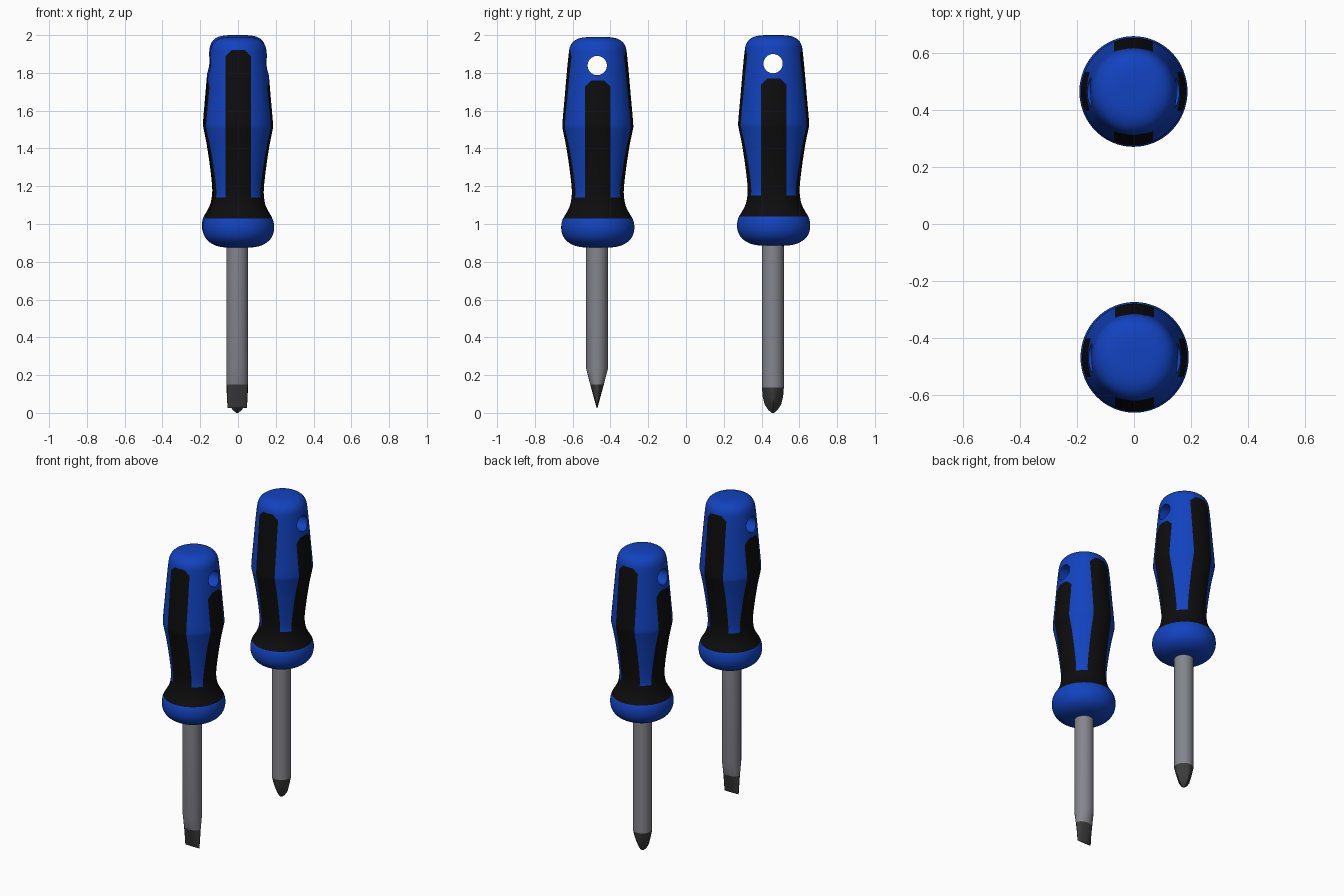
import bpy, bmesh, math
from mathutils import Vector

if "Cube" in bpy.data.objects:
    bpy.data.objects.remove(bpy.data.objects["Cube"])


def material(name, rgb):
    m = bpy.data.materials.new(name)
    m.diffuse_color = (*rgb, 1)
    m.use_nodes = True
    m.node_tree.nodes["Principled BSDF"].inputs["Base Color"].default_value = m.diffuse_color
    return m


BLUE = material("blue plastic", (0.006, 0.055, 0.52))
BLACK = material("black rubber", (0.004, 0.004, 0.004))
STEEL = material("grey steel", (0.235, 0.235, 0.27))
DARK = material("dark tip steel", (0.045, 0.045, 0.045))


def loft(name, rings, seg, mats):
    """Skin closed rings, each ring being a function angle -> (x, y) plus a height."""
    bm = bmesh.new()
    loops = []
    for shape, z in rings:
        loops.append([bm.verts.new((*shape(2 * math.pi * i / seg), z)) for i in range(seg)])
    for a, b in zip(loops, loops[1:]):
        for i in range(seg):
            j = (i + 1) % seg
            bm.faces.new((a[i], a[j], b[j], b[i]))
    bm.faces.new(loops[0][::-1])
    bm.faces.new(loops[-1])
    bmesh.ops.recalc_face_normals(bm, faces=bm.faces)
    me = bpy.data.meshes.new(name)
    bm.to_mesh(me)
    bm.free()
    for m in mats:
        me.materials.append(m)
    ob = bpy.data.objects.new(name, me)
    bpy.context.collection.objects.link(ob)
    return ob


def ellipse(rx, ry):
    return lambda a: (rx * math.cos(a), ry * math.sin(a))


def fluted(r, depth):
    return lambda a: (r * (1 - depth * abs(math.sin(2 * a))) * math.cos(a),
                      r * (1 - depth * abs(math.sin(2 * a))) * math.sin(a))


def smooth_curve(pts, steps=3):
    """Catmull-Rom through the profile points."""
    p = [Vector(q) for q in pts]
    p = [2 * p[0] - p[1]] + p + [2 * p[-1] - p[-2]]
    out = []
    for i in range(1, len(p) - 2):
        a, b, c, d = p[i - 1:i + 3]
        for k in range(steps):
            t = k / steps
            out.append(0.5 * (2 * b + (c - a) * t + (2 * a - 5 * b + 4 * c - d) * t * t
                              + (3 * b - a - 3 * c + d) * t ** 3))
    return out + [p[-2]]


def select_only(ob):
    bpy.ops.object.select_all(action='DESELECT')
    ob.select_set(True)
    bpy.context.view_layer.objects.active = ob


def finish(ob, loc, angle=35):
    ob.location = loc
    select_only(ob)
    bpy.ops.object.shade_smooth_by_angle(angle=math.radians(angle))


# handle outline (radius, height), collar at the bottom, rounded butt on top
PROFILE = [(0.04, 0.884), (0.09, 0.888), (0.13, 0.899), (0.165, 0.922), (0.185, 0.952),
           (0.192, 0.985), (0.19, 1.015), (0.182, 1.04), (0.165, 1.068), (0.147, 1.105),
           (0.138, 1.15), (0.137, 1.2), (0.148, 1.3), (0.166, 1.42), (0.183, 1.505),
           (0.186, 1.54), (0.174, 1.68), (0.162, 1.82), (0.154, 1.9), (0.147, 1.945),
           (0.13, 1.974), (0.10, 1.992), (0.06, 1.999), (0.012, 2.0)]
W = 0.068            # half width of grip strips
FRONT, SIDE = 1.93, 1.77   # top of front/back and of side strips
BAND_LO, BAND_HI = 1.04, 1.15


def handle(name, loc):
    rings = [(ellipse(r * 0.985, r * 1.008), z) for r, z in smooth_curve(PROFILE)]
    ob = loft(name, rings, 64, [BLUE, BLACK])
    # hanging hole through the sides
    bpy.ops.mesh.primitive_cylinder_add(vertices=40, radius=0.051, depth=0.8,
                                        location=(0, -0.003, 1.849), rotation=(0, math.pi / 2, 0))
    cutter = bpy.context.object
    cutter.hide_render = True
    mod = ob.modifiers.new("hole", 'BOOLEAN')
    mod.operation, mod.object, mod.solver = 'DIFFERENCE', cutter, 'EXACT'
    select_only(ob)
    bpy.ops.object.modifier_apply(modifier=mod.name)
    bpy.data.objects.remove(cutter)
    # cut the outlines of the rubber grip
    bm = bmesh.new()
    bm.from_mesh(ob.data)
    cuts = [((0, 0, h), (0, 0, 1)) for h in (BAND_LO, BAND_HI, FRONT, SIDE)]
    for s in (-1, 1):
        cuts += [((s * W, 0, 0), (1, 0, 0)), ((0, s * W, 0), (0, 1, 0)),
                 ((s * 0.035, 0, FRONT), (s, 0, 1)), ((0, s * 0.035, SIDE), (0, s, 1))]
    for co, no in cuts:
        bmesh.ops.bisect_plane(bm, geom=bm.verts[:] + bm.edges[:] + bm.faces[:],
                               plane_co=co, plane_no=no, dist=1e-5)
    for f in bm.faces:
        c = f.calc_center_median()
        x, y, z = abs(c.x), abs(c.y), c.z
        front = x < W and y > 0.07 and z < FRONT and x + z < FRONT + 0.035
        side = y < W and z < SIDE and y + z < SIDE + 0.035
        f.material_index = int(z > BAND_LO and (z < BAND_HI or front or side))
    bm.to_mesh(ob.data)
    bm.free()
    finish(ob, loc)


R = 0.058
Y_FLAT, Y_CROSS = -0.471, 0.46

# flat screwdriver
handle("flat_handle", (0.002, Y_FLAT + 0.004, -0.01))
collar_z = 0.9
mid = ellipse(0.056, 0.036)
finish(loft("flat_shaft", [(mid, 0.15), (ellipse(R, R), 0.235), (ellipse(R, R), collar_z)],
            40, [STEEL]), (-0.004, Y_FLAT, 0))
finish(loft("flat_blade", [(ellipse(0.052, 0.002), 0.025), (mid, 0.15)], 40, [DARK]),
       (-0.004, Y_FLAT, 0))

# cross screwdriver
handle("cross_handle", (-0.002, Y_CROSS + 0.004, 0))
finish(loft("cross_shaft", [(ellipse(R, R), 0.135), (ellipse(R, R), collar_z)], 40, [STEEL]),
       (-0.004, Y_CROSS, 0))
finish(loft("cross_tip", [(fluted(0.006, 0.3), 0.0), (fluted(0.025, 0.35), 0.016),
                          (fluted(0.044, 0.3), 0.045), (fluted(0.054, 0.15), 0.085),
                          (ellipse(R, R), 0.135)], 40, [DARK]),
       (-0.004, Y_CROSS, 0))
